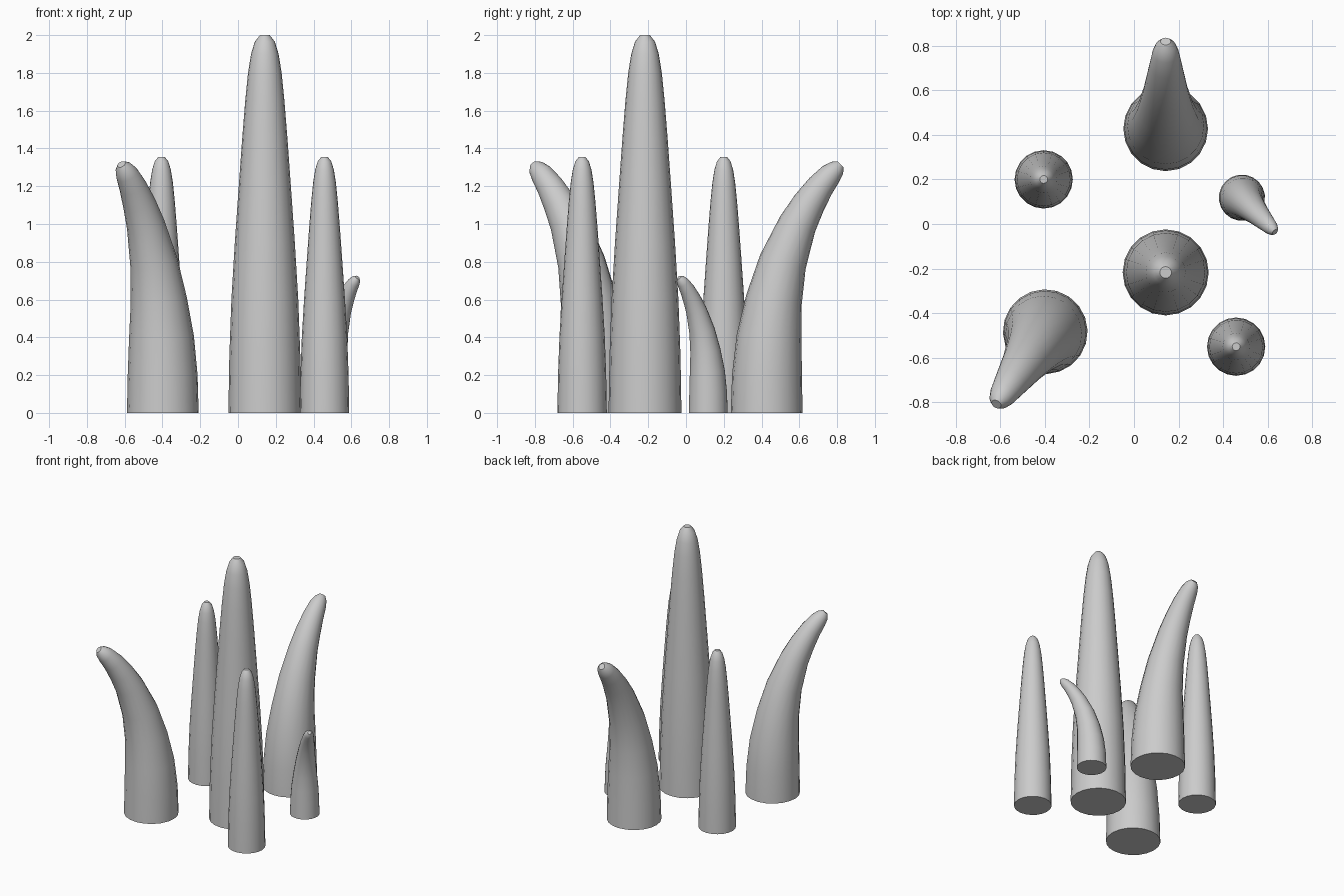
import bpy, bmesh, math
from mathutils import Vector

if "Cube" in bpy.data.objects:
    bpy.data.objects.remove(bpy.data.objects["Cube"])

SIDES = 20

# Profiles: (sideways lean, height, radius) of each ring
STRAIGHT = [(0, 0, .193), (0, .3, .188), (0, .6, .177), (0, .9, .159), (0, 1.2, .138),
            (0, 1.45, .120), (0, 1.65, .104), (0, 1.8, .089), (0, 1.9, .073),
            (0, 1.965, .053), (0, 2.0, .026)]
BENT = [(0, 0, .190), (.002, .2, .185), (.013, .4, .172), (.039, .6, .149), (.086, .8, .126),
        (.164, 1.0, .101), (.225, 1.11, .087), (.285, 1.2, .073), (.340, 1.265, .060),
        (.373, 1.297, .045), (.392, 1.316, .023)]


def tentacle(name, profile, x, y, scale=1.0, lean=0.0):
    """Tapered stalk with rings set square to its curved centreline."""
    bm = bmesh.new()
    pts = [Vector((p[0], 0, p[1])) for p in profile]
    rings = []
    for i, (c, p) in enumerate(zip(pts, profile)):
        if i == 0:
            t = Vector((0, 0, 1))
        else:
            t = (pts[min(i + 1, len(pts) - 1)] - pts[i - 1]).normalized()
        u = Vector((t.z, 0, -t.x))
        v = Vector((0, 1, 0))
        ring = []
        for k in range(SIDES):
            a = math.tau * k / SIDES
            ring.append(bm.verts.new((c + (u * math.cos(a) + v * math.sin(a)) * p[2]) * scale))
        rings.append(ring)
    for a, b in zip(rings, rings[1:]):
        for k in range(SIDES):
            n = (k + 1) % SIDES
            bm.faces.new((a[k], a[n], b[n], b[k]))
    bm.faces.new(rings[0][::-1])
    bm.faces.new(rings[-1])
    mesh = bpy.data.meshes.new(name)
    bm.to_mesh(mesh)
    bm.free()
    ob = bpy.data.objects.new(name, mesh)
    bpy.context.collection.objects.link(ob)
    ob.location = (x, y, 0)
    ob.rotation_euler.z = lean
    bpy.ops.object.select_all(action='DESELECT')
    ob.select_set(True)
    bpy.context.view_layer.objects.active = ob
    bpy.ops.object.shade_smooth_by_angle(angle=math.radians(35))
    return ob


# Straight stalks
tentacle("tall_stalk", STRAIGHT, .142, -.217)
tentacle("left_stalk", STRAIGHT, -.405, .20, .6775)
tentacle("right_stalk", STRAIGHT, .458, -.55, .6775)

# Bent stalks, each leaning outwards
tentacle("back_bent_stalk", BENT, .142, .427, 1, math.radians(90))
tentacle("front_bent_stalk", BENT, -.398, -.483, 1, math.radians(236))
tentacle("small_bent_stalk", BENT, .484, .118, .545, math.radians(-46))
